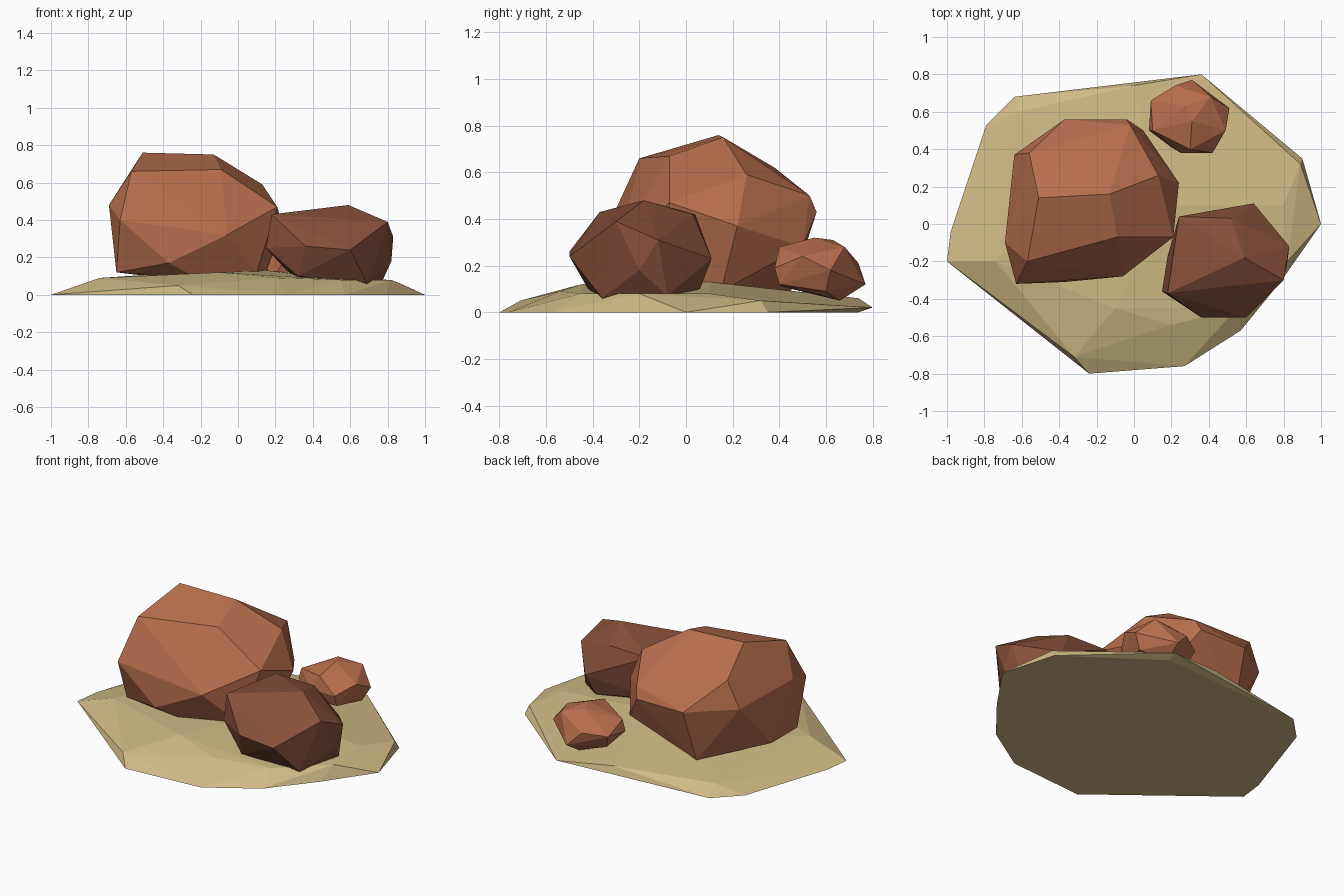
import bpy
import bmesh
from mathutils import Vector

default_cube = bpy.data.objects.get("Cube")
if default_cube:
    bpy.data.objects.remove(default_cube, do_unlink=True)


def make_material(name, red, green, blue):
    """Create one flat matte colour."""
    material = bpy.data.materials.new(name)
    material.use_nodes = True
    colour = (red, green, blue, 1)
    material.diffuse_color = colour
    shader = next(n for n in material.node_tree.nodes if n.type == "BSDF_PRINCIPLED")
    shader.inputs["Base Color"].default_value = colour
    shader.inputs["Roughness"].default_value = 1
    return material


def make_stone(name, corners, material):
    """Wrap a faceted convex shell round corners given in hundredths."""
    shell = bmesh.new()
    for corner in corners:
        shell.verts.new(Vector(corner) / 100)
    hull = bmesh.ops.convex_hull(shell, input=shell.verts[:], use_existing_faces=False)
    # Drop the corners that ended up inside the shell
    loose = [v for v in shell.verts if not v.link_faces]
    bmesh.ops.delete(shell, geom=loose, context="VERTS")
    # Join nearly coplanar triangles into broad facets
    bmesh.ops.dissolve_limit(shell, angle_limit=0.06, verts=shell.verts[:], edges=shell.edges[:])
    bmesh.ops.recalc_face_normals(shell, faces=shell.faces[:])
    mesh = bpy.data.meshes.new(name)
    shell.to_mesh(mesh)
    shell.free()
    mesh.materials.append(material)
    stone = bpy.data.objects.new(name, mesh)
    bpy.context.collection.objects.link(stone)
    return stone


sand = make_material("pale sand", 0.63, 0.49, 0.235)
clay = make_material("warm clay", 0.48, 0.157, 0.076)
dark_clay = make_material("dark clay", 0.24, 0.08, 0.042)

# Low sandy mound: ground outline, then raised shoulders and crown
mound_outline = [
    (-100, -20), (-98, -4), (-79, 53), (-64, 68), (35, 74), (90, 35),
    (100, 0), (79, -30), (57, -57), (27, -76), (-24, -80),
]
mound_crown = [
    (-74, -20, 9), (-32, -71, 5), (20, -54, 9), (55, -45, 8), (82, -20, 8),
    (80, 10, 8), (89, 32, 5), (36, 80, 2), (0, 74, 6), (-62, 60, 6),
    (15, 10, 13), (-30, 20, 12), (-10, -45, 12),
]
make_stone("sand_mound", [(x, y, 0) for x, y in mound_outline] + mound_crown, sand)

# Large boulder: top, middle girdle, underside
large_top = [
    (-51, 14, 76), (-13, 16, 75), (-57, -20, 66), (-9, -7, 67),
    (-56, 38, 62), (13, 26, 59), (-2, 53, 50),
]
large_girdle = [
    (-63, -32, 40), (21, -7, 47), (24, 22, 37), (-6, -28, 32), (-69, -10, 48),
    (-64, 37, 45), (-37, 56, 43), (-4, 56, 43), (-47, 47, 38), (5, 50, 28),
]
large_base = [
    (-37, -31, 17), (-65, -20, 12), (-65, 6, 12), (-39, 45, 9),
    (14, 15, 9), (10, -12, 12), (-20, -20, 8),
]
make_stone("large_boulder", large_top + large_girdle + large_base, clay)

# Medium dark boulder
medium_top = [(18, -37, 43), (59, -18, 48), (80, -30, 39), (24, 4, 42), (52, 3, 42)]
medium_girdle = [
    (64, 11, 23), (83, -12, 31), (60, -50, 24), (36, -50, 26),
    (15, -36, 25), (18, -17, 25), (82, -20, 18),
]
medium_base = [(69, -36, 6), (77, -8, 7), (60, 6, 10), (32, -42, 10), (25, 0, 14), (35, -12, 5)]
make_stone("medium_boulder", medium_top + medium_girdle + medium_base, dark_clay)

# Small boulder
small_top = [(31, 55, 32), (27, 63, 31), (30, 40, 28), (41, 68, 28), (10, 50, 24), (49, 50, 24)]
small_girdle = [
    (9, 66, 19), (22, 74, 21), (31, 77, 12), (51, 62, 18), (42, 38, 19), (25, 38, 19), (8, 50, 17),
]
small_base = [(30, 66, 5), (42, 40, 12), (20, 41, 11), (46, 60, 9), (13, 62, 10)]
make_stone("small_boulder", small_top + small_girdle + small_base, clay)
